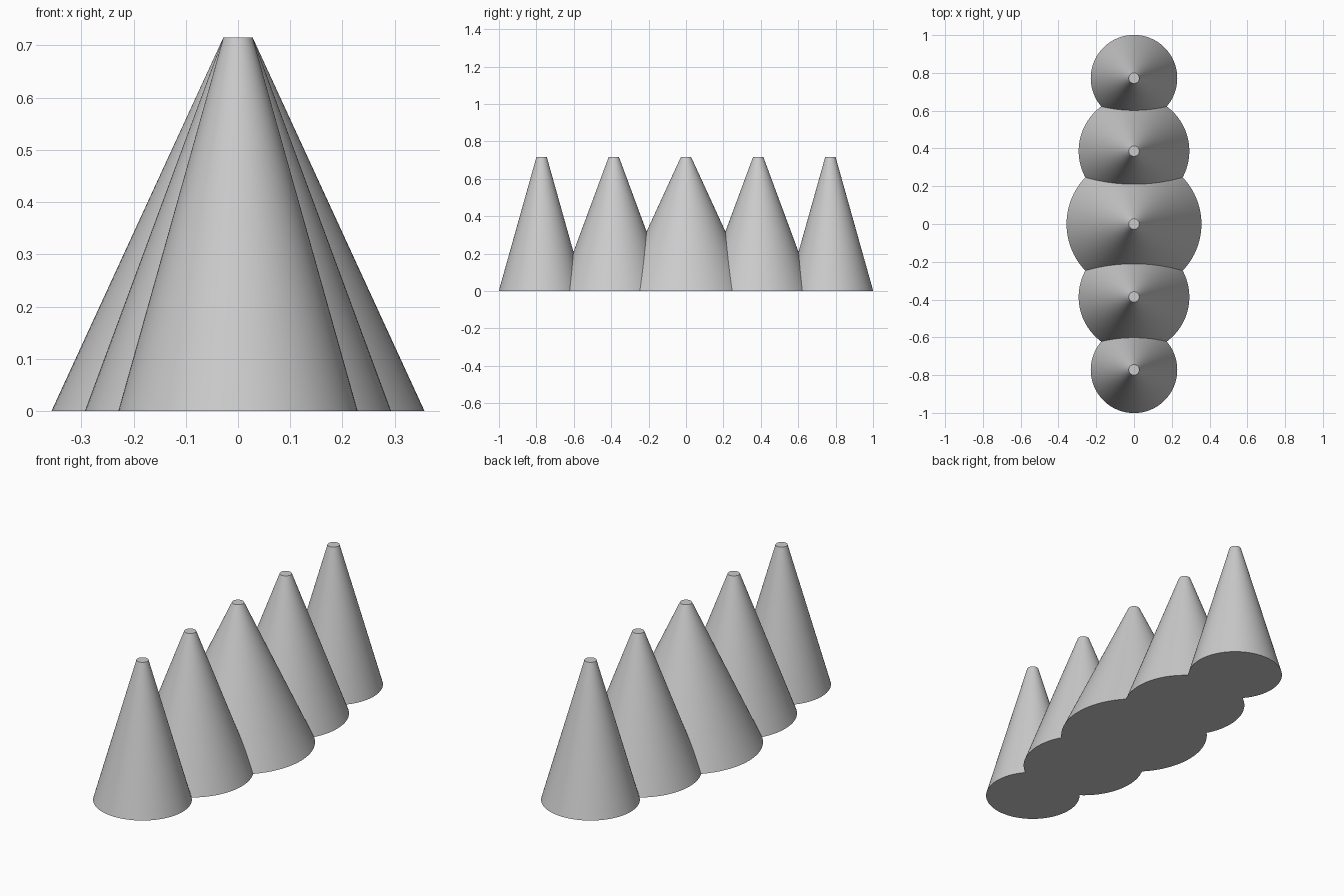
import bpy
import math

cube = bpy.data.objects.get("Cube")
if cube:
    bpy.data.objects.remove(cube, do_unlink=True)

HEIGHT = 0.715
TIP_RADIUS = 0.028
SPACING = 0.386

grey = bpy.data.materials.new("plain grey")
grey.use_nodes = True
colour = (0.6, 0.6, 0.6, 1)
grey.diffuse_color = colour
grey.node_tree.nodes["Principled BSDF"].inputs["Base Color"].default_value = colour


def add_cone(name, base_radius, y):
    """Truncated cone standing on the ground, smooth around its side."""
    bpy.ops.mesh.primitive_cone_add(vertices=96, radius1=base_radius, radius2=TIP_RADIUS,
                                    depth=HEIGHT, location=(0, y, HEIGHT / 2))
    cone = bpy.context.object
    cone.name = name
    cone.data.materials.append(grey)
    bpy.ops.object.shade_smooth_by_angle(angle=math.radians(30))


# Row of overlapping cones, widest in the middle
add_cone("middle_cone", 0.357, 0)
for side, sign in (("front", -1), ("back", 1)):
    add_cone(side + "_inner_cone", 0.293, sign * SPACING)
    add_cone(side + "_outer_cone", 0.229, sign * SPACING * 2)
